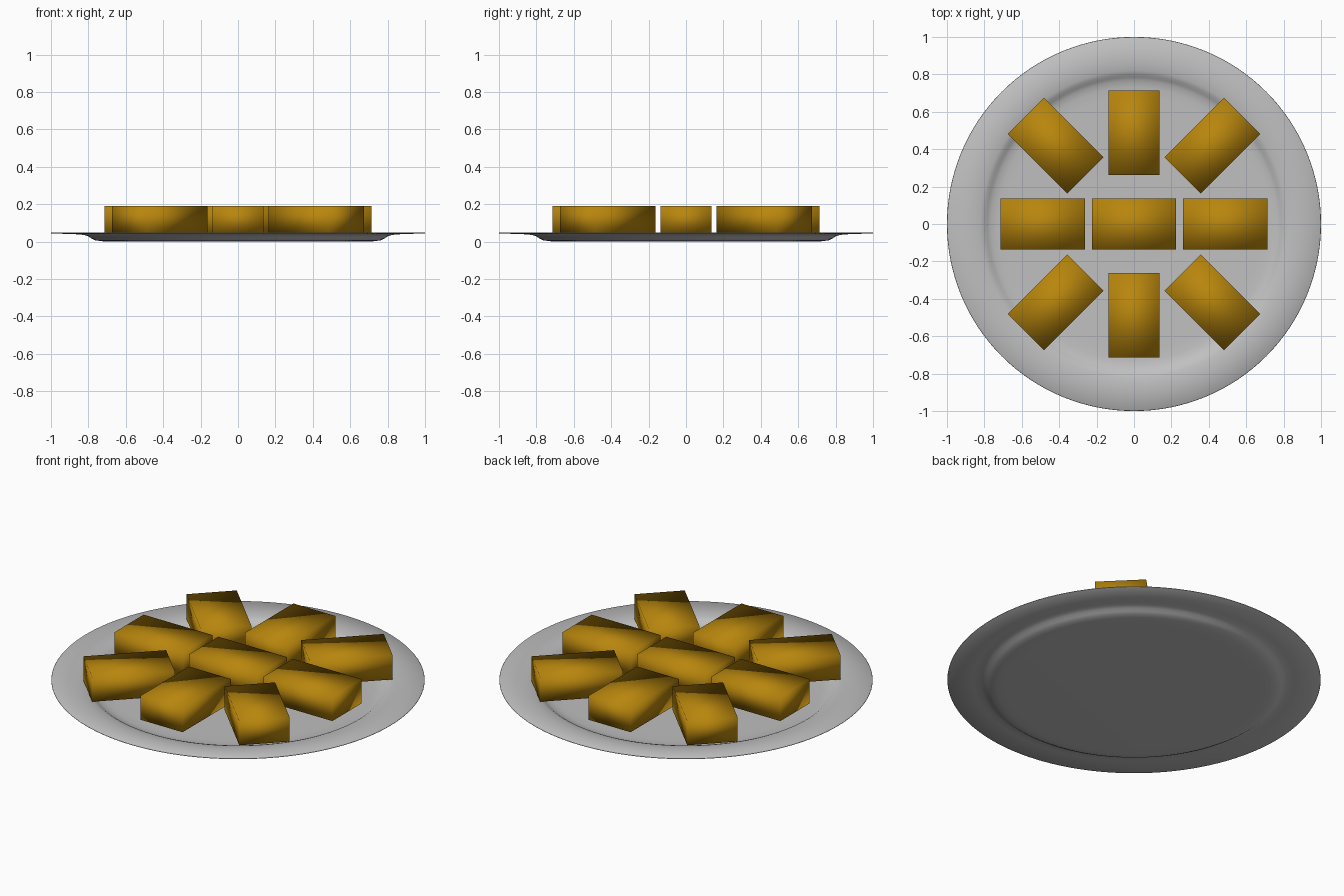
import bpy, bmesh, math

if "Cube" in bpy.data.objects:
    bpy.data.objects.remove(bpy.data.objects["Cube"])

def material(name, rgb):
    m = bpy.data.materials.new(name)
    m.diffuse_color = (*rgb, 1)
    m.use_nodes = True
    m.node_tree.nodes["Principled BSDF"].inputs["Base Color"].default_value = m.diffuse_color
    return m

grey = material("silver_grey", (0.527, 0.527, 0.527))
gold = material("golden_brown", (0.479, 0.238, 0.004))

def finish(bm, name, mat):
    bmesh.ops.recalc_face_normals(bm, faces=bm.faces)
    me = bpy.data.meshes.new(name)
    bm.to_mesh(me)
    bm.free()
    me.materials.append(mat)
    me.polygons.foreach_set("use_smooth", [True] * len(me.polygons))
    ob = bpy.data.objects.new(name, me)
    bpy.context.collection.objects.link(ob)
    return ob

# Plate: thin profile revolved about z (underside outward, then top inward)
under = [(0, 0), (0.68, 0), (0.73, 0.002), (0.765, 0.007), (0.785, 0.017),
         (0.80, 0.028), (0.82, 0.035), (0.86, 0.039), (0.998, 0.044)]
profile = under + [(1.0, 0.046), (0.998, 0.048)] + [(r, z + 0.005) for r, z in under[-2::-1]]
bm = bmesh.new()
vs = [bm.verts.new((r, 0, z)) for r, z in profile]
es = [bm.edges.new(p) for p in zip(vs, vs[1:])]
bmesh.ops.spin(bm, geom=vs + es, cent=(0, 0, 0), axis=(0, 0, 1),
               angle=math.tau, steps=128, use_duplicate=False)
bmesh.ops.remove_doubles(bm, verts=bm.verts, dist=1e-5)
finish(bm, "plate", grey)

# Pastry blocks: smooth-shaded boxes resting level with the rim
def block(name, x, y, angle):
    bm = bmesh.new()
    bmesh.ops.create_cube(bm, size=1)
    bmesh.ops.scale(bm, vec=(0.45, 0.274, 0.143), verts=bm.verts)
    ob = finish(bm, name, gold)
    ob.location = (x, y, 0.1185)
    ob.rotation_euler.z = angle

block("pastry_centre", 0, 0, 0)
for i in range(8):
    a = i * math.pi / 4
    r = 0.488 if i % 2 == 0 else 0.592
    block(f"pastry_{i + 1}", r * math.cos(a), r * math.sin(a), a)
